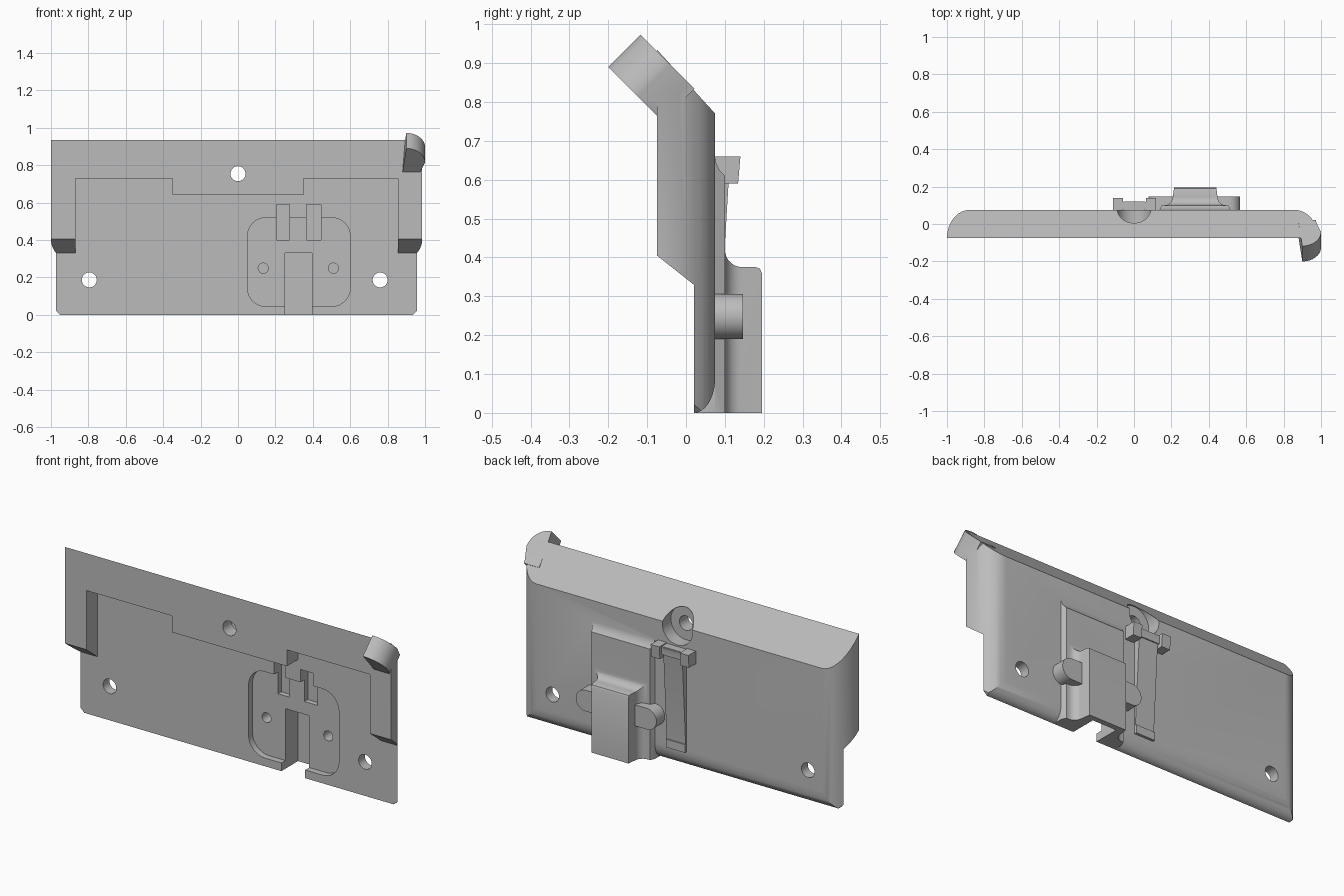
import bpy, bmesh
from math import sin, cos, pi
from mathutils import Vector

cube = bpy.data.objects.get("Cube")
if cube:
    bpy.data.objects.remove(cube, do_unlink=True)

grey = bpy.data.materials.new("plain_grey")
grey.use_nodes = True
grey.diffuse_color = (0.5, 0.5, 0.5, 1)
grey.node_tree.nodes["Principled BSDF"].inputs["Base Color"].default_value = (0.5, 0.5, 0.5, 1)


def solid(name, outline, place, a, b):
    """Extrude a 2D outline from depth a to depth b; place maps (u, v, depth) to space."""
    bm = bmesh.new()
    low = [bm.verts.new(place(u, v, a)) for u, v in outline]
    high = [bm.verts.new(place(u, v, b)) for u, v in outline]
    bm.faces.new(low)
    bm.faces.new(high)
    n = len(outline)
    for i in range(n):
        j = (i + 1) % n
        bm.faces.new((low[i], low[j], high[j], high[i]))
    bmesh.ops.recalc_face_normals(bm, faces=bm.faces)
    mesh = bpy.data.meshes.new(name)
    bm.to_mesh(mesh)
    bm.free()
    ob = bpy.data.objects.new(name, mesh)
    bpy.context.collection.objects.link(ob)
    mesh.materials.append(grey)
    return ob


def along_x(y, z, d): return (d, y, z)
def along_y(x, z, d): return (x, d, z)
def along_z(x, y, d): return (x, y, d)


def arc(cx, cy, rx, ry, start, end, n=12):
    angles = [(start + (end - start) * i / n) * pi / 180 for i in range(n + 1)]
    return [(cx + rx * cos(t), cy + ry * sin(t)) for t in angles]


def rect(u0, u1, v0, v1):
    return [(u0, v0), (u1, v0), (u1, v1), (u0, v1)]


def round_rect(u0, u1, v0, v1, r):
    return (arc(u1 - r, v1 - r, r, r, 0, 90, 8) + arc(u0 + r, v1 - r, r, r, 90, 180, 8)
            + arc(u0 + r, v0 + r, r, r, 180, 270, 8) + arc(u1 - r, v0 + r, r, r, 270, 360, 8))


def circle(x, z, r):
    return arc(x, z, r, r, 0, 352.5, 47)


def combine(target, other, operation):
    """Apply a boolean and remove the second solid."""
    mod = target.modifiers.new("combine", "BOOLEAN")
    mod.operation, mod.solver, mod.object = operation, "EXACT", other
    graph = bpy.context.evaluated_depsgraph_get()
    mesh = bpy.data.meshes.new_from_object(target.evaluated_get(graph))
    target.modifiers.clear()
    target.data = mesh
    bpy.data.objects.remove(other, do_unlink=True)


def add(target, *args):
    combine(target, solid("added", *args), "UNION")


def cut(target, *args):
    combine(target, solid("cutter", *args), "DIFFERENCE")


# Plate: side profile with sloped top, trimmed by a plan with rounded back corners
side = [(-0.075, 0.935), (-0.075, 0.405), (0.02, 0.33)]
side += arc(0.02, 0.09, 0.055, 0.09, 270, 360) + [(0.075, 0.77)]
plate = solid("mounting_plate", side, along_x, -1.1, 1.1)
plan = arc(0.86, -0.076, 0.125, 0.151, 0, 90) + arc(-0.88, -0.076, 0.12, 0.151, 90, 180)
combine(plate, solid("plan", plan, along_z, -0.1, 1.1), "INTERSECT")

# Stepped front recess and clipped bottom corners
cut(plate, [(-0.87, 0.3), (0.855, 0.3), (0.855, 0.73), (0.35, 0.73), (0.35, 0.64),
            (-0.35, 0.64), (-0.35, 0.73), (-0.87, 0.73)], along_y, -0.2, 0.02)
for edge, s in ((-1, 1), (0.985, -1)):
    cut(plate, [(edge, 0.05), (edge + s * 0.07, -0.02), (edge, -0.02)], along_y, -0.1, 0.2)

# Corner hook leaning forward along the slope of the top
def on_slope(x, s, t):
    k = 0.5 ** 0.5
    return Vector((x, -0.075 + k * (t - s), 0.765 + k * (t + s)))


hook = [(0.88, -0.02), (0.88, 0), (0.9, 0.177)]
hook += arc(0.9, 0.07, 0.1, 0.107, 85, 0, 10) + [(0.975, 0), (0.972, -0.02)]
add(plate, hook, on_slope, 0, 0.117)

# Raised rear panel and housing, flared in plan and filleted in side profile
housing_side = [(0.025, 0), (0.195, 0), (0.195, 0.36), (0.19, 0.371), (0.18, 0.375), (0.145, 0.375)]
housing_side += arc(0.145, 0.42, 0.045, 0.045, 260, 180, 8)
housing_side += [(0.1, 0.61), (0.086, 0.625), (0.078, 0.642), (0.074, 0.66), (0.025, 0.66)]
housing = solid("housing", housing_side, along_x, 0.1, 0.55)
half = [(0.19, 0.02), (0.19, 0.075), (0.178, 0.1)]
half += arc(0.165, 0.145, 0.045, 0.045, 270, 190, 8) + [(0.112, 0.2)]
flare = [(0.327 + x, y) for x, y in half] + [(0.327 - x, y) for x, y in reversed(half)]
combine(housing, solid("flare", flare, along_z, -0.1, 0.8), "INTERSECT")
combine(plate, housing, "UNION")

# Rounded screw bosses on both sides of the housing
for x, end, toward in ((0.135, 180, 0.23), (0.51, 0, 0.42)):
    boss = arc(x, 0.248, 0.058, 0.058, end - 90, end + 90, 20) + [
        (toward, 0.248 + (0.058 if end == 0 else -0.058)),
        (toward, 0.248 - (0.058 if end == 0 else -0.058))]
    add(plate, boss, along_y, 0.06, 0.147)

# Tapered rear clip with foot and twin-lug head
add(plate, [(0.06, 0.1), (0.08, 0.1), (0.11, 0.6), (0.12, 0.65), (0.06, 0.65)],
    along_x, -0.055, 0.06)
add(plate, rect(-0.055, 0.06, 0.09, 0.135), along_y, 0.06, 0.089)
add(plate, rect(-0.1, 0.1, 0.61, 0.655), along_y, 0.06, 0.118)
for x0, x1 in ((-0.112, -0.06), (0.065, 0.117)):
    add(plate, [(0.06, 0.59), (0.134, 0.59), (0.14, 0.66), (0.06, 0.66)], along_x, x0, x1)

# Front pocket, cable slot, latch slots and blind screw holes
cut(plate, round_rect(0.05, 0.6, 0.045, 0.52, 0.1), along_y, -0.1, 0.055)
cut(plate, rect(0.25, 0.395, -0.1, 0.33), along_y, -0.1, 0.165)
for x0, x1 in ((0.205, 0.275), (0.365, 0.445)):
    cut(plate, rect(x0, x1, 0.4, 0.59), along_y, -0.1, 0.085)
for x in (0.135, 0.51):
    cut(plate, circle(x, 0.25, 0.027), along_y, -0.1, 0.125)

# Through holes, with a rear counterbore at the top one
for x, z in ((0, 0.755), (-0.795, 0.187), (0.76, 0.187)):
    cut(plate, circle(x, z, 0.04), along_y, -0.3, 0.3)
cut(plate, circle(0, 0.755, 0.092), along_y, 0, 0.3)

# Smooth curved faces, crisp edges
bpy.ops.object.select_all(action="DESELECT")
plate.select_set(True)
bpy.context.view_layer.objects.active = plate
bpy.ops.object.shade_smooth_by_angle(angle=0.5)
